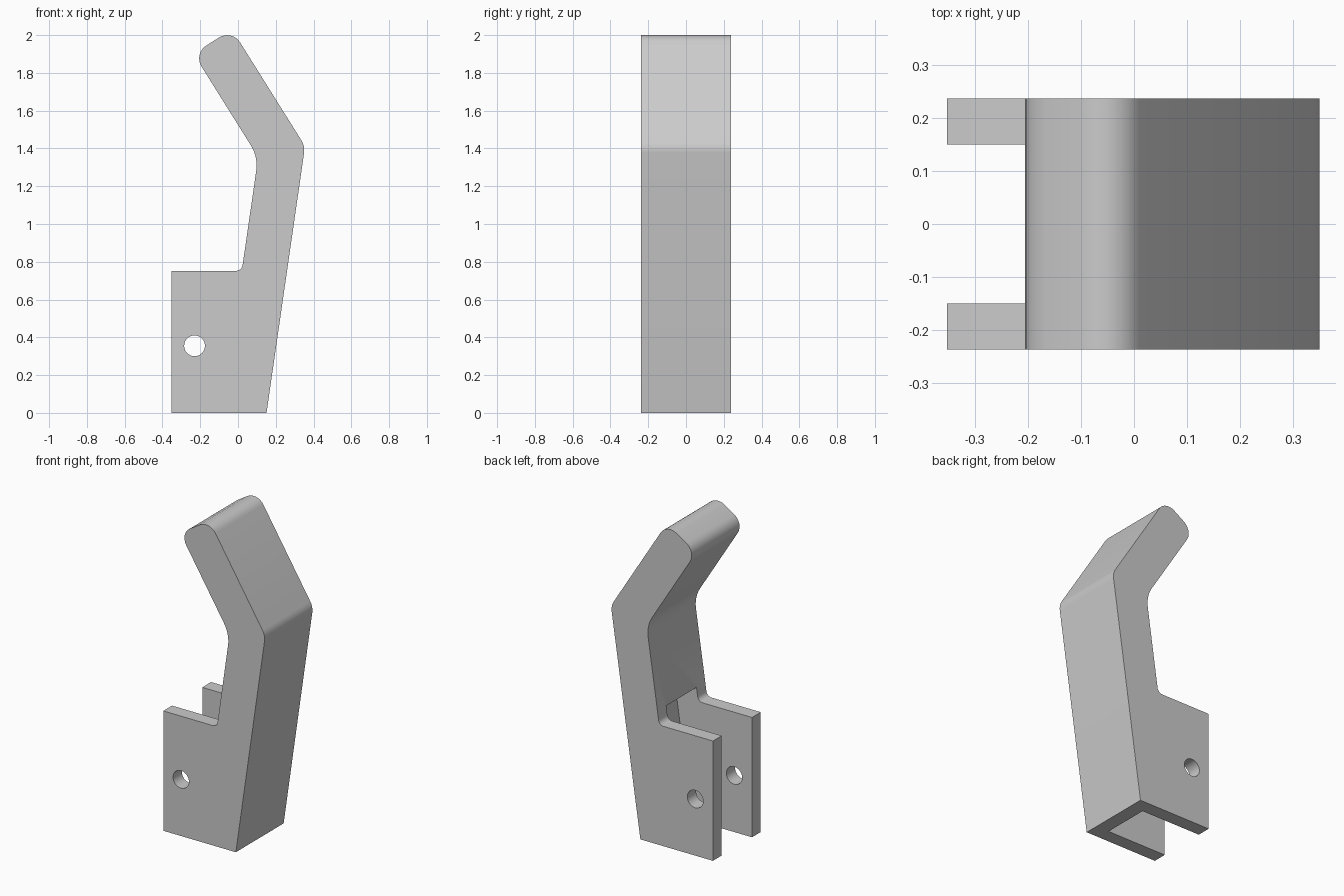
import bpy, math
from mathutils import Vector

if "Cube" in bpy.data.objects:
    bpy.data.objects.remove(bpy.data.objects["Cube"])


def rounded(corners, segs=8):
    """Profile from (x, z, radius) corners, each radius turned into an arc."""
    out = []
    n = len(corners)
    for i, (x, z, r) in enumerate(corners):
        p = Vector((x, z))
        if r == 0:
            out.append(p)
            continue
        a = (Vector(corners[i - 1][:2]) - p).normalized()
        b = (Vector(corners[(i + 1) % n][:2]) - p).normalized()
        half = a.angle(b) / 2
        centre = p + (a + b).normalized() * (r / math.sin(half))
        start = p + a * (r / math.tan(half)) - centre
        end = p + b * (r / math.tan(half)) - centre
        sweep = math.pi - 2 * half
        for k in range(segs + 1):
            t = k / segs
            out.append(centre + (start * math.sin((1 - t) * sweep)
                                 + end * math.sin(t * sweep)) / math.sin(sweep))
    return out


def extrude(name, profile, half_width):
    """Solid made by sweeping an x-z profile along y, both ways from y = 0."""
    n = len(profile)
    verts = [(p[0], y, p[1]) for y in (-half_width, half_width) for p in profile]
    faces = [list(range(n)), list(range(2 * n - 1, n - 1, -1))]
    faces += [[(i + 1) % n, i, n + i, n + (i + 1) % n] for i in range(n)]
    mesh = bpy.data.meshes.new(name)
    mesh.from_pydata(verts, [], faces)
    ob = bpy.data.objects.new(name, mesh)
    bpy.context.collection.objects.link(ob)
    return ob


# Lever body: base block, leaning arm and bent grip in one profile
lever = extrude("lever_body", rounded([
    (-0.353, 0, 0), (0.151, 0, 0),
    (0.355, 1.412, 0.10),
    (-0.032, 2.03, 0.08), (-0.236, 1.902, 0.08),
    (0.107, 1.354, 0.20),
    (0.020, 0.752, 0.035), (-0.353, 0.752, 0)]), 0.237)

# Slot between the two cheeks, its inner wall parallel to the leaning face
slot = extrude("slot_cutter", [
    (-0.5, -0.1), (0.048, -0.1), (0.183, 0.837), (-0.5, 0.837)], 0.15)

# Pivot pin hole through both cheeks
hole = extrude("pin_hole_cutter", [
    (-0.23 + 0.055 * math.cos(a), 0.355 + 0.055 * math.sin(a))
    for a in (math.tau * i / 40 for i in range(40))], 0.4)

bpy.context.view_layer.objects.active = lever
lever.select_set(True)
for cutter in (slot, hole):
    cutter.hide_render = True
    mod = lever.modifiers.new("cut", "BOOLEAN")
    mod.operation = "DIFFERENCE"
    mod.solver = "EXACT"
    mod.object = cutter
    bpy.ops.object.modifier_apply(modifier=mod.name)
    bpy.data.objects.remove(cutter)

bpy.ops.object.shade_smooth_by_angle(angle=math.radians(30))
